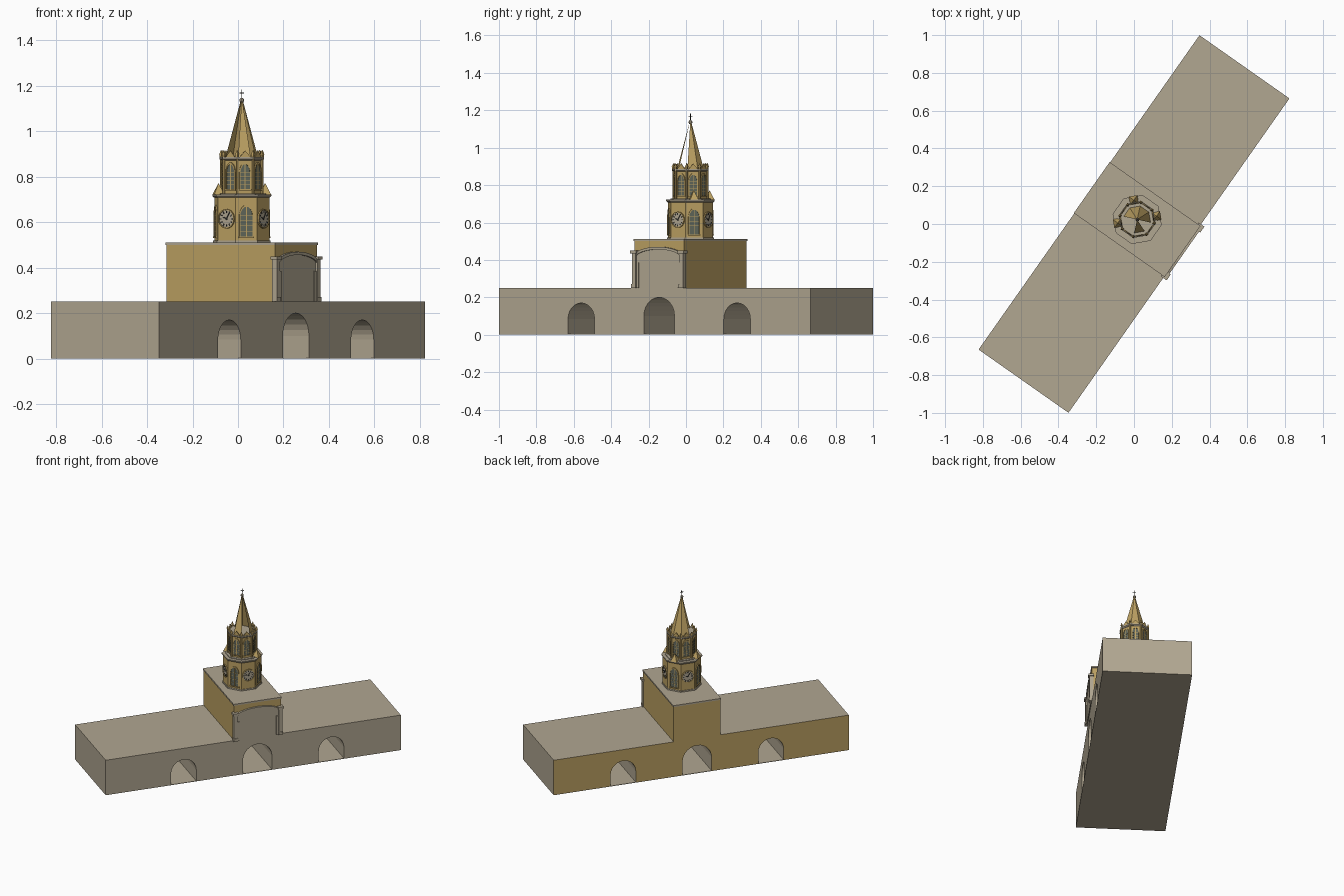
import bpy, bmesh, math
from math import sin, cos, pi, radians

if "Cube" in bpy.data.objects:
    bpy.data.objects.remove(bpy.data.objects["Cube"], do_unlink=True)

TURN = radians(54.9)        # heading of the long axis
TX = 0.029                  # tower centre along the long axis
HALF_L, HALF_W, BASE_H, BLOCK_H = 1.017, 0.291, 0.25, 0.5


def material(name, rgb):
    m = bpy.data.materials.new(name)
    m.use_nodes = True
    m.diffuse_color = (*rgb, 1)
    m.node_tree.nodes["Principled BSDF"].inputs["Base Color"].default_value = (*rgb, 1)
    return m


STONE = material("grey_stone", (0.44, 0.385, 0.285))
GOLD = material("golden_stone", (0.51, 0.36, 0.125))
GLASS = material("dark_glass", (0.12, 0.135, 0.105))
IRON = material("dark_iron", (0.03, 0.03, 0.025))


def finish(name, bm, *mats):
    bmesh.ops.recalc_face_normals(bm, faces=bm.faces)
    me = bpy.data.meshes.new(name)
    bm.to_mesh(me)
    bm.free()
    for m in mats:
        me.materials.append(m)
    ob = bpy.data.objects.new(name, me)
    ob.rotation_euler.z = TURN
    bpy.context.collection.objects.link(ob)
    return ob


def plate(bm, pts, az, dist, thick, cx=TX):
    """Extrude an outline of (sideways, height) points outward along az."""
    def ring(d):
        return [bm.verts.new((cx + cos(az) * d - sin(az) * s,
                              sin(az) * d + cos(az) * s, z)) for s, z in pts]
    a, b = ring(dist), ring(dist + thick)
    bm.faces.new(a)
    bm.faces.new(b)
    for i in range(len(pts)):
        j = (i + 1) % len(pts)
        bm.faces.new((a[i], a[j], b[j], b[i]))


def stack(bm, levels, n=8, cx=TX, cy=0.0, twist=None):
    """Prism through (radius, height) levels with n sides."""
    twist = pi / n if twist is None else twist
    rings = [[bm.verts.new((cx + r * cos(twist + 2 * pi * i / n),
                            cy + r * sin(twist + 2 * pi * i / n), z))
              for i in range(n)] for r, z in levels]
    for lo, hi in zip(rings, rings[1:]):
        for i in range(n):
            j = (i + 1) % n
            bm.faces.new((lo[i], lo[j], hi[j], hi[i]))
    bm.faces.new(rings[0])
    bm.faces.new(rings[-1])


def rect(s0, s1, z0, z1):
    return [(s0, z0), (s1, z0), (s1, z1), (s0, z1)]


def lancet(w, z0, spring, top, n=5):
    """Pointed arch window outline."""
    right = [(w * cos(t * pi / 2 / n), spring + (top - spring) * sin(t * pi / 2 / n) ** 1.15)
             for t in range(n)]
    return [(w, z0)] + right + [(0, top)] + [(-s, z) for s, z in reversed(right)] + [(-w, z0)]


def disc(r, z, n=20):
    return [(r * cos(2 * pi * i / n), z + r * sin(2 * pi * i / n)) for i in range(n)]


FRONT = -pi / 2

# Long base with three tunnels
outline = [(-HALF_L, 0)]
for c, r, top in ((-0.48, 0.087, 0.17), (TX, 0.1, 0.2), (0.538, 0.087, 0.17)):
    outline.append((c - r, 0))
    outline += [(c - r * cos(pi * i / 12), top - r + r * sin(pi * i / 12)) for i in range(13)]
    outline.append((c + r, 0))
outline += [(HALF_L, 0), (HALF_L, BASE_H), (-HALF_L, BASE_H)]
bm = bmesh.new()
plate(bm, outline, FRONT, -HALF_W, 2 * HALF_W, 0)
base = finish("long_base", bm, STONE, GOLD)
for p in base.data.polygons:
    if p.normal.y > 0.9 and p.center.y > HALF_W - 0.01:
        p.material_index = 1
bm = bmesh.new()
plate(bm, rect(-HALF_L, HALF_L, 0, 0.003), FRONT, -HALF_W, 2 * HALF_W, 0)
finish("tunnel_floor", bm, STONE)

# Central block and its roof slab
bm = bmesh.new()
plate(bm, rect(-0.161, 0.161, BASE_H, BLOCK_H), FRONT, -HALF_W, 2 * HALF_W)
finish("central_block", bm, GOLD)
bm = bmesh.new()
plate(bm, rect(-0.165, 0.165, BLOCK_H, BLOCK_H + 0.011), FRONT, -HALF_W - 0.003, 2 * HALF_W + 0.006)
finish("roof_slab", bm, STONE)

# Arched front panel with moulding and posts
arc = [(0.145 * cos(pi * i / 12), 0.425 + 0.035 * sin(pi * i / 12) ** 1.3) for i in range(13)]
bm = bmesh.new()
plate(bm, [(-0.145, BASE_H), (0.145, BASE_H)] + arc, FRONT, HALF_W, 0.006)
finish("front_panel", bm, STONE)
bm = bmesh.new()
plate(bm, [(s, z + 0.01) for s, z in arc] + [(s, z - 0.004) for s, z in reversed(arc)],
      FRONT, HALF_W, 0.014)
finish("panel_moulding", bm, STONE)
bm = bmesh.new()
for side in (-1, 1):
    c = side * 0.155
    plate(bm, rect(c - 0.012, c + 0.012, BASE_H, 0.435), FRONT, HALF_W - 0.01, 0.025)
    plate(bm, rect(c - 0.019, c + 0.019, 0.435, 0.45), FRONT, HALF_W - 0.015, 0.037)
    plate(bm, rect(c - 0.015, c + 0.015, BASE_H, 0.27), FRONT, HALF_W - 0.01, 0.029)
    d = side * 0.134
    plate(bm, rect(d - 0.007, d + 0.007, BASE_H, 0.385), FRONT, HALF_W, 0.012)
finish("panel_posts", bm, STONE)

# Tower tiers and their ledges
LOW_R, UP_R = 0.124, 0.09
LOW_D, UP_D = LOW_R * cos(pi / 8), UP_R * cos(pi / 8)
bm = bmesh.new()
stack(bm, [(LOW_R, 0.51), (LOW_R, 0.712)])
finish("lower_tier", bm, GOLD)
bm = bmesh.new()
stack(bm, [(UP_R, 0.72), (UP_R, 0.88)])
finish("upper_tier", bm, GOLD)
for name, levels in (
        ("tower_foot", [(0.129, 0.511), (0.129, 0.52)]),
        ("lower_ledge", [(0.126, 0.708), (0.133, 0.715), (0.133, 0.722)]),
        ("upper_step", [(0.11, 0.722), (0.11, 0.727)]),
        ("upper_ledge", [(0.092, 0.872), (0.1, 0.878), (0.1, 0.886)])):
    bm = bmesh.new()
    stack(bm, levels)
    finish(name, bm, STONE)

# Windows: glass, surround, mullion and bars


def window(glass, frame, az, dist, w, z0, spring, top):
    inner = lancet(w, z0, spring, top)
    outer = lancet(w + 0.005, z0, spring, top + 0.008)
    plate(glass, inner, az, dist, 0.002)
    for i in range(len(inner) - 1):
        plate(frame, [inner[i], inner[i + 1], outer[i + 1], outer[i]], az, dist, 0.006)
    plate(frame, rect(-w - 0.007, w + 0.007, z0 - 0.006, z0), az, dist, 0.008)
    plate(frame, rect(-0.002, 0.002, z0, top), az, dist, 0.004)
    for k in range(1, 5):
        z = z0 + (spring - z0) * k / 4
        plate(frame, rect(-w, w, z - 0.001, z + 0.001), az, dist, 0.003)


glass, frame = bmesh.new(), bmesh.new()
for k in range(8):
    az = k * pi / 4
    window(glass, frame, az, UP_D, 0.021, 0.745, 0.82, 0.855)
    if k % 2:
        window(glass, frame, az, LOW_D, 0.027, 0.537, 0.63, 0.668)
finish("window_glass", glass, GLASS)
finish("window_surrounds", frame, GOLD)

# Clocks on the four straight faces
face, rim, hands = bmesh.new(), bmesh.new(), bmesh.new()
CZ = 0.615
for k in range(0, 8, 2):
    az = k * pi / 2 / 2
    plate(face, disc(0.038, CZ), az, LOW_D, 0.003)
    a, b = disc(0.038, CZ), disc(0.043, CZ)
    for i in range(len(a)):
        j = (i + 1) % len(a)
        plate(rim, [a[i], a[j], b[j], b[i]], az, LOW_D, 0.007)
    marks = [(2 * pi * h / 12, 0.026, 0.035, 0.0022) for h in range(12)]
    for t, r0, r1, w in marks + [(radians(60), -0.006, 0.028, 0.002), (radians(160), -0.005, 0.019, 0.0025)]:
        plate(hands, [(r * cos(t) - q * w * sin(t), CZ + r * sin(t) + q * w * cos(t))
                      for r, q in ((r0, -1), (r1, -1), (r1, 1), (r0, 1))], az, LOW_D, 0.005)
finish("clock_faces", face, STONE)
finish("clock_rims", rim, GOLD)
finish("clock_hands", hands, IRON)

# Small pyramid roofs on the lower ledge
bm = bmesh.new()
for deg in (-45, 45, 135):
    a = radians(deg)
    stack(bm, [(0.032, 0.722), (0.0005, 0.772)], 4, TX + 0.104 * cos(a), 0.104 * sin(a), a + pi / 4)
finish("ledge_pyramids", bm, GOLD)

# Gables, corner shafts and pinnacles of the upper tier
gables, shafts = bmesh.new(), bmesh.new()
for k in range(8):
    plate(gables, [(-0.028, 0.882), (0.028, 0.882), (0, 0.915)], k * pi / 4, UP_D, 0.005)
    a = (k + 0.5) * pi / 4
    x, y = TX + 0.093 * cos(a), 0.093 * sin(a)
    stack(shafts, [(0.006, 0.727), (0.006, 0.875)], 6, x, y)
    stack(shafts, [(0.007, 0.875), (0.007, 0.897), (0.01, 0.897), (0.0005, 0.918)], 4, x, y)
finish("upper_gables", gables, GOLD)
finish("corner_pinnacles", shafts, GOLD)

# Spire with three open sides
bm = bmesh.new()
for k in (0, 1, 2, 5, 7):
    quad = [(TX + r * cos((k + h) * pi / 4), r * sin((k + h) * pi / 4), z)
            for r, z, h in ((0.073, 0.886, -0.5), (0.073, 0.886, 0.5), (0.005, 1.135, 0.5), (0.005, 1.135, -0.5))]
    bm.faces.new([bm.verts.new(p) for p in quad])
finish("spire", bm, GOLD)

# Ball and cross
bm = bmesh.new()
stack(bm, [(0.006, 1.127), (0.01, 1.133), (0.01, 1.14), (0.005, 1.147)])
finish("spire_ball", bm, STONE)
bm = bmesh.new()
plate(bm, rect(-0.0012, 0.0012, 1.145, 1.183), FRONT, -0.0012, 0.0024)
for az in (0, FRONT):
    plate(bm, rect(-0.011, 0.011, 1.167, 1.17), az, -0.0012, 0.0024)
finish("spire_cross", bm, IRON)
